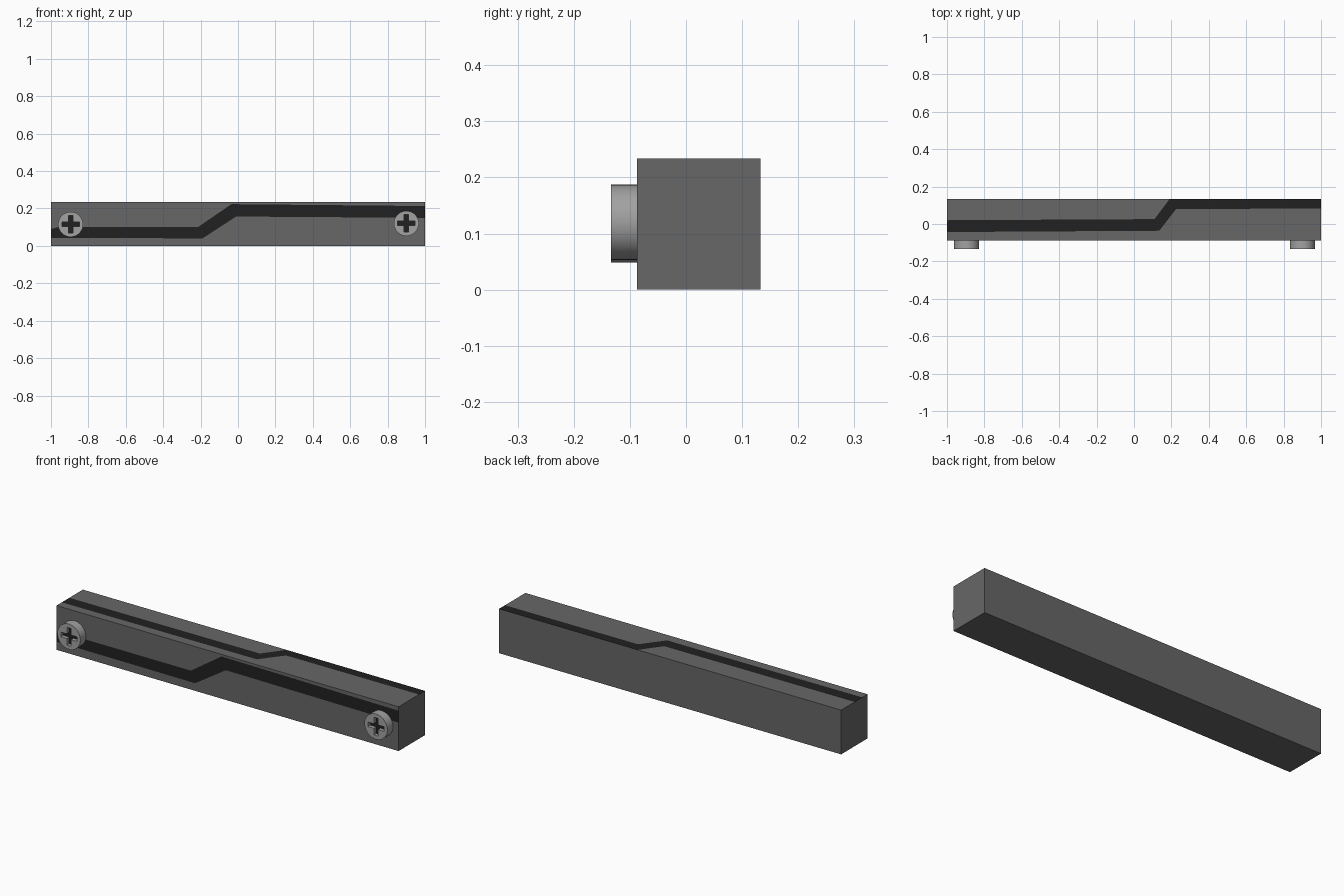
import bpy, bmesh, math

if "Cube" in bpy.data.objects:
    bpy.data.objects.remove(bpy.data.objects["Cube"])

X, Y0, Y1, H = 1.0, -0.087, 0.133, 0.234   # bar extents
HEAD_FRONT = -0.134


def material(name, v):
    m = bpy.data.materials.new(name)
    m.diffuse_color = (v, v, v, 1)
    m.use_nodes = True
    m.node_tree.nodes["Principled BSDF"].inputs["Base Color"].default_value = m.diffuse_color
    return m


bar_grey = material("dark grey", 0.135)
stripe_black = material("near black", 0.015)
screw_grey = material("screw grey", 0.36)


def make_object(name, bm, mats):
    bmesh.ops.recalc_face_normals(bm, faces=bm.faces[:])
    me = bpy.data.meshes.new(name)
    bm.to_mesh(me)
    bm.free()
    for m in mats:
        me.materials.append(m)
    ob = bpy.data.objects.new(name, me)
    bpy.context.collection.objects.link(ob)
    return ob


def face(bm, pts, mat=0):
    f = bm.faces.new([bm.verts.new(p) for p in pts])
    f.material_index = mat


def striped_side(bm, low, high, v0, v1, place):
    """Split one long side into plain, stripe and plain regions."""
    low3 = [place(*p) for p in low]
    high3 = [place(*p) for p in high]
    for i in range(len(low) - 1):
        (a, b), (c, d) = low[i:i + 2], high[i:i + 2]
        face(bm, [place(a[0], v0), place(b[0], v0), low3[i + 1], low3[i]])
        face(bm, [low3[i], low3[i + 1], high3[i + 1], high3[i]], 1)
        if max(v1 - c[1], v1 - d[1]) > 1e-6:
            pts = [high3[i], high3[i + 1], place(d[0], v1)]
            if v1 - c[1] > 1e-6:
                pts.append(place(c[0], v1))
            if v1 - d[1] < 1e-6:
                pts.pop(2)
            face(bm, pts)


# Bar: plain back, bottom and ends, striped front and top
bm = bmesh.new()
face(bm, [(-X, Y1, 0), (X, Y1, 0), (X, Y1, H), (-X, Y1, H)])
face(bm, [(-X, Y0, 0), (X, Y0, 0), (X, Y1, 0), (-X, Y1, 0)])
for x in (-X, X):
    face(bm, [(x, Y0, 0), (x, Y1, 0), (x, Y1, H), (x, Y0, H)])
striped_side(
    bm,
    [(-X, 0.043), (-0.96, 0.043), (-0.19, 0.04), (-0.01, 0.157), (X, 0.15)],
    [(-X, 0.09), (-0.96, 0.10), (-0.215, 0.10), (-0.035, 0.223), (X, 0.213)],
    0, H, lambda x, z: (x, Y0, z))
striped_side(
    bm,
    [(-X, -0.043), (0.135, -0.036), (0.225, 0.08), (X, 0.083)],
    [(-X, 0.02), (0.11, 0.026), (0.19, Y1), (X, Y1)],
    Y0, Y1, lambda x, y: (x, y, H))
bmesh.ops.remove_doubles(bm, verts=bm.verts[:], dist=1e-5)
make_object("bar", bm, [bar_grey, stripe_black])


def loop(bm, pts):
    vs = [bm.verts.new(p) for p in pts]
    return vs, [bm.edges.new((vs[i], vs[i - 1])) for i in range(len(vs))]


def walls(bm, a, b):
    return [bm.faces.new((a[i - 1], a[i], b[i], b[i - 1])) for i in range(len(a))]


def screw(name, cx, cz, r=0.067, arm=0.047, half=0.012, depth=0.02, n=48):
    """Round screw head with a sunken cross."""
    bm = bmesh.new()
    ring = [(cx + r * math.cos(math.tau * i / n), cz + r * math.sin(math.tau * i / n))
            for i in range(n)]
    cross = []
    for k in range(4):
        c, s = round(math.cos(k * math.pi / 2)), round(math.sin(k * math.pi / 2))
        for u, v in ((arm, -half), (arm, half), (half, half)):
            cross.append((cx + u * c - v * s, cz + u * s + v * c))
    front, e1 = loop(bm, [(x, HEAD_FRONT, z) for x, z in ring])
    back, _ = loop(bm, [(x, Y0 + 0.002, z) for x, z in ring])
    rim, e2 = loop(bm, [(x, HEAD_FRONT, z) for x, z in cross])
    deep, _ = loop(bm, [(x, HEAD_FRONT + depth, z) for x, z in cross])
    bmesh.ops.triangle_fill(bm, edges=e1 + e2, use_beauty=True, normal=(0, -1, 0))
    walls(bm, front, back)
    walls(bm, rim, deep)
    bm.faces.new(back)
    bm.faces.new(deep).material_index = 1
    ob = make_object(name, bm, [screw_grey, stripe_black])
    bpy.context.view_layer.objects.active = ob
    ob.select_set(True)
    bpy.ops.object.shade_smooth_by_angle(angle=math.radians(30))
    ob.select_set(False)


screw("left_screw", -0.895, 0.115)
screw("right_screw", 0.90, 0.12)
